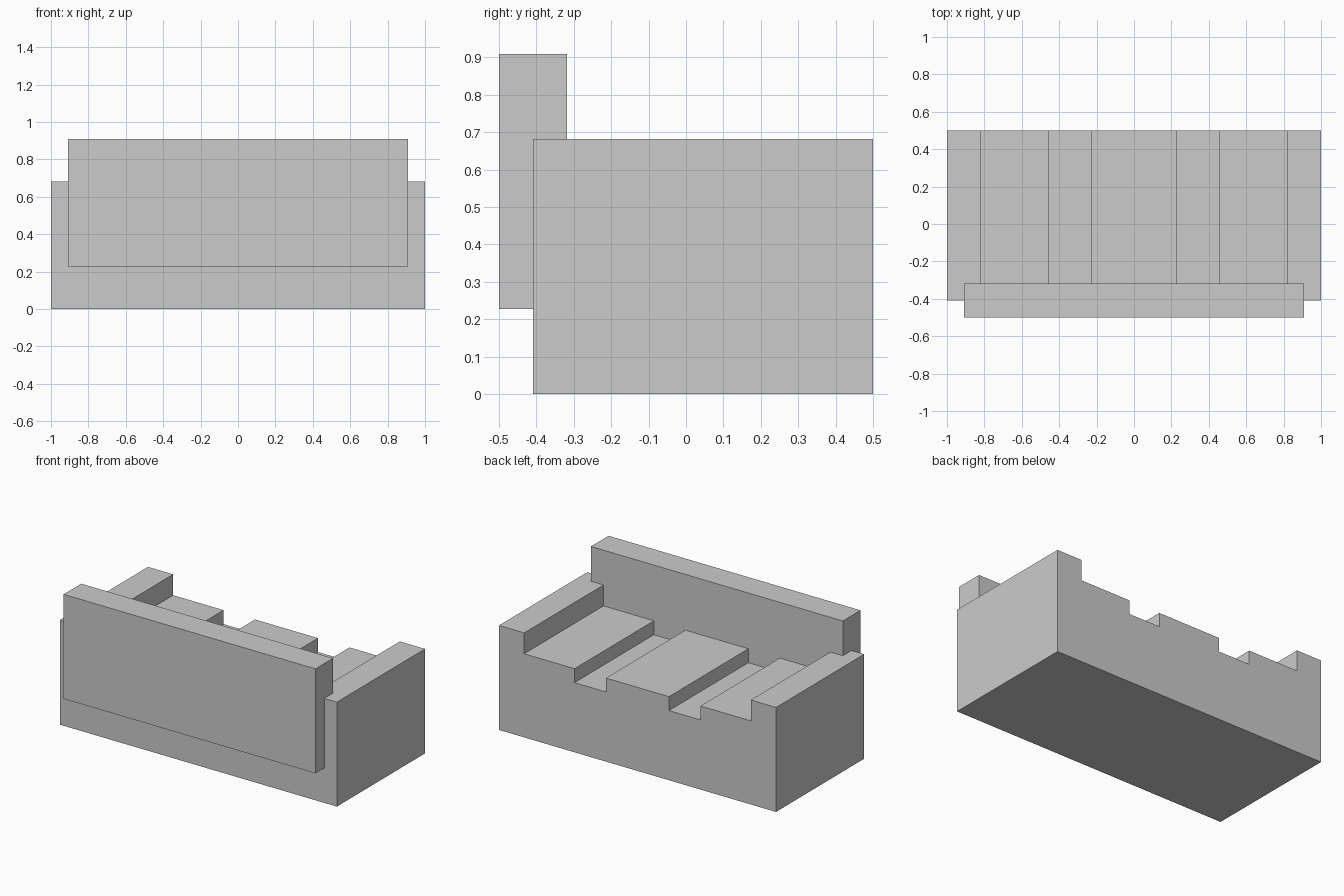
import bpy
import bmesh

if "Cube" in bpy.data.objects:
    bpy.data.objects.remove(bpy.data.objects["Cube"])

U = 1 / 11  # the design sits on a grid of 1/11 unit


def extruded(name, profile, y0, y1):
    """Extrude a closed (x, z) outline along y from y0 to y1."""
    bm = bmesh.new()
    face = bm.faces.new([bm.verts.new((x, y0, z)) for x, z in profile])
    ext = bmesh.ops.extrude_face_region(bm, geom=[face])
    moved = [g for g in ext["geom"] if isinstance(g, bmesh.types.BMVert)]
    bmesh.ops.translate(bm, verts=moved, vec=(0, y1 - y0, 0))
    bmesh.ops.recalc_face_normals(bm, faces=bm.faces)
    mesh = bpy.data.meshes.new(name)
    bm.to_mesh(mesh)
    bm.free()
    obj = bpy.data.objects.new(name, mesh)
    bpy.context.collection.objects.link(obj)
    return obj


# Body: arms, three raised seats and the two grooves between them
arm_z, seat_z, groove_z = 7.5 * U, 6 * U, 5 * U
half = [(2.5 * U, seat_z), (2.5 * U, groove_z),
        (5 * U, groove_z), (5 * U, seat_z),
        (9 * U, seat_z), (9 * U, arm_z),
        (1, arm_z), (1, 0)]
profile = half + [(-x, z) for x, z in reversed(half)]
extruded("sofa_body", profile, -4.5 * U, 0.5)

# Backrest: slab set into the body, overhanging its rear
w, low, high = 10 * U, 2.5 * U, 10 * U
extruded("backrest", [(-w, low), (w, low), (w, high), (-w, high)],
         -0.5, -3.5 * U)
